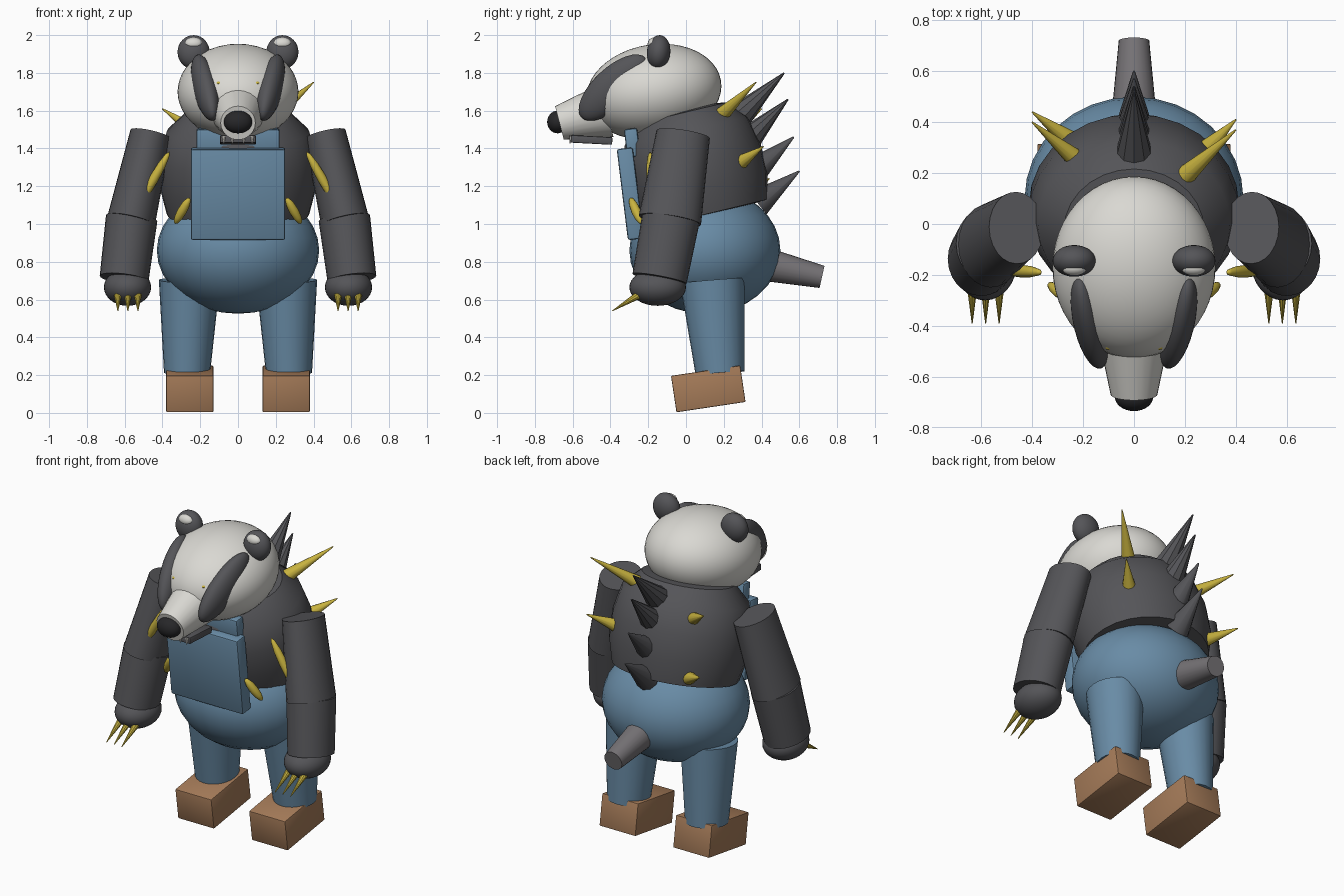
import bpy, bmesh, math
from mathutils import Vector, Matrix

if "Cube" in bpy.data.objects:
    bpy.data.objects.remove(bpy.data.objects["Cube"])


def material(name, *rgb):
    m = bpy.data.materials.new(name)
    m.use_nodes = True
    m.diffuse_color = (*rgb, 1)
    bsdf = next(n for n in m.node_tree.nodes if n.type == "BSDF_PRINCIPLED")
    bsdf.inputs["Base Color"].default_value = (*rgb, 1)
    return m


FUR = material("dark grey fur", 0.09, 0.09, 0.098)
WHITE = material("off white fur", 0.70, 0.69, 0.65)
BLUE = material("denim blue", 0.14, 0.26, 0.38)
GOLD = material("spike gold", 0.58, 0.45, 0.05)
BROWN = material("boot brown", 0.38, 0.20, 0.10)
BLACK = material("nose black", 0.02, 0.02, 0.022)
TAIL = material("tail grey", 0.18, 0.17, 0.18)

parts = []


def finish(name, bm, mat, matrix):
    bmesh.ops.recalc_face_normals(bm, faces=bm.faces)
    mesh = bpy.data.meshes.new(name)
    bm.to_mesh(mesh)
    bm.free()
    mesh.materials.append(mat)
    ob = bpy.data.objects.new(name, mesh)
    ob.matrix_world = matrix
    bpy.context.collection.objects.link(ob)
    parts.append(ob)
    return ob


def frame(axis, origin):
    """Local Z along axis, local X as near to world X as possible."""
    z = Vector(axis).normalized()
    x = (Vector((1, 0, 0)) - z * z.x).normalized()
    y = z.cross(x)
    return Matrix.Translation(origin) @ Matrix((x, y, z)).transposed().to_4x4()


def ellipsoid(name, centre, radii, mat, axis=(0, 0, 1), segs=32):
    bm = bmesh.new()
    bmesh.ops.create_uvsphere(bm, u_segments=segs, v_segments=segs // 2, radius=1)
    bmesh.ops.scale(bm, vec=radii, verts=bm.verts)
    return finish(name, bm, mat, frame(axis, centre))


def tube(name, start, end, r0, r1, mat, depth=1.0, segs=24):
    """Tapered tube between two points; depth stretches it front to back."""
    a, b = Vector(start), Vector(end)
    bm = bmesh.new()
    bmesh.ops.create_cone(bm, cap_ends=True, segments=segs, radius1=r0,
                          radius2=r1, depth=(b - a).length)
    bmesh.ops.scale(bm, vec=(1, depth, 1), verts=bm.verts)
    return finish(name, bm, mat, frame(b - a, (a + b) / 2))


def box(name, centre, size, mat, tilt=0, bevel=0.012):
    bm = bmesh.new()
    bmesh.ops.create_cube(bm, size=1)
    bmesh.ops.scale(bm, vec=size, verts=bm.verts)
    bmesh.ops.bevel(bm, geom=bm.edges[:], offset=bevel, segments=2,
                    profile=0.5, affect="EDGES")
    rot = Matrix.Rotation(math.radians(tilt), 4, "X")
    return finish(name, bm, mat, Matrix.Translation(centre) @ rot)


# Torso: turned profile leaning forward
bm = bmesh.new()
profile = [(0, -0.28), (0.37, -0.26), (0.405, -0.12), (0.405, 0.04),
           (0.37, 0.19), (0.27, 0.29), (0, 0.33)]
pv = [bm.verts.new((r, 0, z)) for r, z in profile]
pe = [bm.edges.new(e) for e in zip(pv, pv[1:])]
bmesh.ops.spin(bm, geom=pv + pe, cent=(0, 0, 0), axis=(0, 0, 1),
               angle=math.tau, steps=28)
bmesh.ops.remove_doubles(bm, verts=bm.verts, dist=0.001)
bmesh.ops.scale(bm, vec=(1.02, 0.91, 1), verts=bm.verts)
finish("torso", bm, FUR, frame((0, -0.24, 1), (0, 0.045, 1.305)))

# Trousers, bib and tail
ellipsoid("hips", (0, 0.1, 0.86), (0.43, 0.40, 0.335), BLUE)
box("bib", (0, -0.295, 1.16), (0.5, 0.085, 0.485), BLUE, 7)
box("bib_collar", (0, -0.285, 1.43), (0.44, 0.07, 0.15), BLUE, 7)
tube("tail", (0, 0.36, 0.80), (0, 0.72, 0.72), 0.095, 0.06, TAIL)

# Bib patch: thin rounded diamond
bm = bmesh.new()
quarter = [(0.155, 0), (0.085, 0.085), (0.035, 0.122)]
ring = quarter + [(-x, y) for x, y in reversed(quarter)]
ring += [(-x, -y) for x, y in quarter[1:]] + [(x, -y) for x, y in reversed(quarter[1:])]
face = bm.faces.new([bm.verts.new((x, y, 0)) for x, y in ring])
top = bmesh.ops.extrude_face_region(bm, geom=[face])["geom"]
bmesh.ops.translate(bm, vec=(0, 0, 0.008),
                    verts=[v for v in top if isinstance(v, bmesh.types.BMVert)])
finish("bib_patch", bm, FUR, frame((0, -1, -0.123), (0, -0.331, 1.205)))

# Head, muzzle, nose and jaw
ellipsoid("head", (0, -0.17, 1.70), (0.32, 0.36, 0.25), WHITE, (0, -0.17, 1), 48)
tube("muzzle", (0, -0.42, 1.60), (0, -0.67, 1.535), 0.145, 0.092, WHITE)
ellipsoid("nose", (0, -0.68, 1.54), (0.075, 0.055, 0.06), BLACK)
box("jaw", (0, -0.50, 1.445), (0.19, 0.22, 0.04), FUR, -3, 0.006)
for x in (-0.075, -0.03, 0.03, 0.075):
    tube("tooth", (x, -0.605, 1.465), (x, -0.615, 1.425), 0.012, 0.001, WHITE, segs=8)

for side, s in (("left", 1), ("right", -1)):
    # Face markings, eyes and ears
    ellipsoid(side + "_eye_stripe", (s * 0.173, -0.385, 1.722), (0.065, 0.105, 0.235),
              FUR, (s * 0.08, 0.32, 0.30))
    ellipsoid(side + "_eye", (s * 0.1, -0.475, 1.745), (0.018, 0.02, 0.012), GOLD, segs=12)
    ellipsoid(side + "_ear", (s * 0.235, -0.145, 1.91), (0.085, 0.062, 0.09), FUR,
              (0, 0.1, 1))
    ellipsoid(side + "_inner_ear", (s * 0.235, -0.178, 1.958), (0.046, 0.024, 0.03),
              WHITE, (0, 0.5, 1), 16)

    # Arms
    shoulder, elbow = (s * 0.462, -0.015, 1.475), (s * 0.565, -0.085, 1.02)
    tube(side + "_upper_arm", shoulder, elbow, 0.11, 0.128, FUR, 1.3)
    tube(side + "_forearm", (s * 0.563, -0.08, 1.03), (s * 0.603, -0.14, 0.71),
         0.137, 0.13, FUR, 1.12)
    ellipsoid(side + "_hand", (s * 0.585, -0.15, 0.665), (0.125, 0.15, 0.098), FUR)
    for x in (0.53, 0.583, 0.636):
        tube(side + "_claw", (s * x, -0.24, 0.63), (s * x, -0.39, 0.54),
             0.022, 0.002, GOLD, segs=10)

    # Legs and boots
    tube(side + "_leg", (s * 0.27, 0.18, 0.21), (s * 0.257, 0.14, 0.70),
         0.122, 0.162, BLUE, 1.06)
    box(side + "_boot", (s * 0.255, 0.118, 0.127), (0.25, 0.37, 0.195), BROWN, 8.5, 0.006)

    # Gold slivers beside the arms
    ellipsoid(side + "_shoulder_sliver", (s * 0.445, -0.185, 1.24), (0.025, 0.025, 0.165),
              GOLD, (s * 0.16, 0.01, -0.28), 12)
    ellipsoid(side + "_chest_sliver", (s * 0.295, -0.265, 1.07), (0.025, 0.025, 0.085),
              GOLD, (s * 0.08, 0.06, -0.14), 12)

# Ridge of dark spikes down the back
ridge = [((0.27, 1.56), (0.52, 1.80)), ((0.32, 1.44), (0.54, 1.66)),
         ((0.36, 1.28), (0.57, 1.46)), ((0.38, 1.11), (0.60, 1.28))]
for (y0, z0), (y1, z1) in ridge:
    tube("back_spike", (0, y0, z0), (0, y1, z1), 0.075, 0.004, FUR, segs=10)

# Uneven gold spikes on the shoulder blades
gold = [((0.19, 0.18, 1.57), (0.40, 0.37, 1.75)), ((0.27, 0.28, 1.32), (0.40, 0.41, 1.41)),
        ((-0.21, 0.24, 1.48), (-0.40, 0.40, 1.61)), ((-0.24, 0.32, 1.15), (-0.40, 0.44, 1.24))]
for base, tip in gold:
    tube("gold_spike", base, tip, 0.042, 0.003, GOLD, segs=12)

# Smooth shading with crisp rims
for ob in bpy.context.selected_objects:
    ob.select_set(False)
for ob in parts:
    ob.select_set(True)
bpy.context.view_layer.objects.active = parts[0]
bpy.ops.object.shade_smooth_by_angle(angle=math.radians(35))
